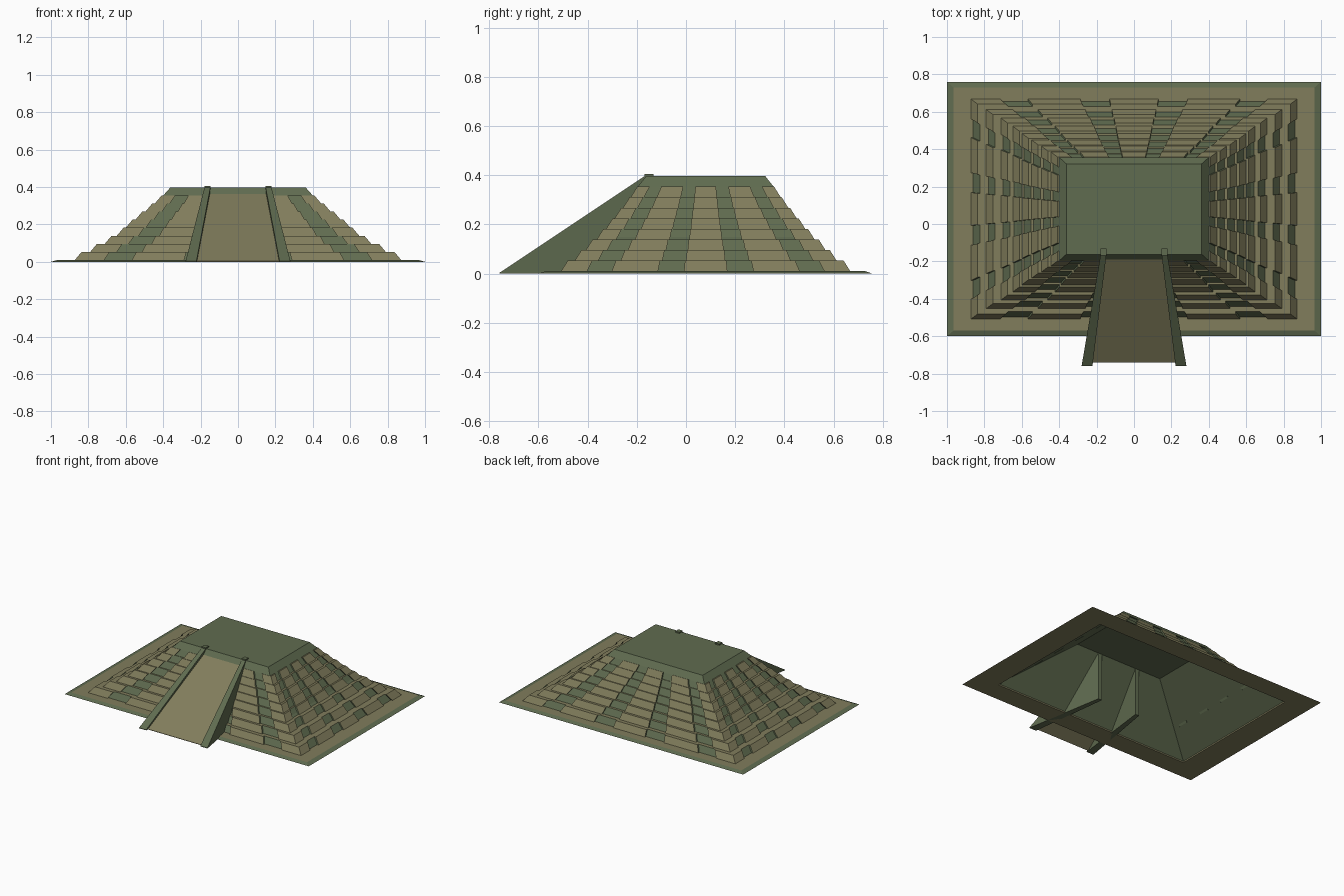
import bpy, bmesh

if "Cube" in bpy.data.objects:
    bpy.data.objects.remove(bpy.data.objects["Cube"])

CY = 0.08            # centre of the stepped mass in y
Z0, STEP = 0.01, 0.043


def material(name, rgb):
    m = bpy.data.materials.new(name)
    m.diffuse_color = (*rgb, 1)
    m.use_nodes = True
    m.node_tree.nodes["Principled BSDF"].inputs["Base Color"].default_value = m.diffuse_color
    return m


OLIVE = material("olive_stone", (0.22, 0.205, 0.107))
GREEN = material("mossy_stone", (0.117, 0.15, 0.08))


def make(name, bm, mats):
    bmesh.ops.recalc_face_normals(bm, faces=bm.faces)
    me = bpy.data.meshes.new(name)
    bm.to_mesh(me)
    bm.free()
    for m in mats:
        me.materials.append(m)
    ob = bpy.data.objects.new(name, me)
    bpy.context.collection.objects.link(ob)
    return ob


def ring(bm, hx, hy, z, cuts=(), depth=0):
    """Rectangle loop; each cut (a, b) is a recess given as fractions of a side."""
    pts = []
    sides = [((0, -1), (1, 0)), ((1, 0), (0, 1)), ((0, 1), (-1, 0)), ((-1, 0), (0, -1))]
    for n, t in sides:
        fr = [(-1, 0)]
        for a, b in cuts:
            fr += [(a, 0), (a, depth), (b, depth), (b, 0)]
        for f, d in fr:
            pts.append((n[0] * (hx - d) + t[0] * f * hx,
                        CY + n[1] * (hy - d) + t[1] * f * hy, z))
    return [bm.verts.new(p) for p in pts]


def bridge(bm, a, b):
    n = len(a)
    return [bm.faces.new((a[i], a[(i + 1) % n], b[(i + 1) % n], b[i])) for i in range(n)]


# base plinth: bevelled ring with open middle
bm = bmesh.new()
hole0 = ring(bm, 0.81, 0.53, 0)
out0 = ring(bm, 1.0, 0.68, 0)
out1 = ring(bm, 0.965, 0.65, Z0)
hole1 = ring(bm, 0.81, 0.53, Z0)
bridge(bm, hole0, out0)
edge = bridge(bm, out0, out1)
bridge(bm, out1, hole1)
bridge(bm, hole1, hole0)
for f in edge:
    f.material_index = 1
make("base_plinth", bm, [OLIVE, GREEN])


# hollow inner core
def core_size(z):
    t = (z - Z0) / (8 * STEP)
    return 0.81 + (0.36 - 0.81) * t, 0.53 + (0.24 - 0.53) * t


ZT = Z0 + 8 * STEP
bm = bmesh.new()
bridge(bm, ring(bm, *core_size(Z0), Z0), ring(bm, *core_size(ZT), ZT))
make("inner_core", bm, [GREEN])

# eight sloped tiers with four recessed panels per side
HX = [0.872, 0.79, 0.712, 0.648, 0.60, 0.548, 0.495, 0.445]
HY = [0.588, 0.532, 0.487, 0.443, 0.405, 0.37, 0.336, 0.305]
CUTS = [(-0.82, -0.65), (-0.33, -0.15), (0.15, 0.33), (0.65, 0.82)]
for i, (hx, hy) in enumerate(zip(HX, HY)):
    z, zt = Z0 + i * STEP, Z0 + (i + 1) * STEP
    bm = bmesh.new()
    low = ring(bm, hx, hy, z, CUTS, 0.012)
    top = ring(bm, hx - 0.036, hy - 0.027, zt, CUTS, 0.012)
    inner = ring(bm, *core_size(zt), zt, CUTS, 0)
    wall = bridge(bm, low, top)
    for k, f in enumerate(wall):
        if k % 17 and (k % 17 - 1) % 4 < 3:
            f.material_index = 1
    bridge(bm, top, inner)
    make(f"tier_{i + 1}", bm, [OLIVE, GREEN])

# top platform
bm = bmesh.new()
a = ring(bm, 0.40, 0.276, ZT)
b = ring(bm, 0.362, 0.242, 0.397)
bridge(bm, a, b)
bm.faces.new(a)
bm.faces.new(b)
make("top_platform", bm, [GREEN])


def solid(name, lo, hi, mat):
    """Prism between two matching polygons."""
    bm = bmesh.new()
    a = [bm.verts.new(p) for p in lo]
    b = [bm.verts.new(p) for p in hi]
    bridge(bm, a, b)
    bm.faces.new(a)
    bm.faces.new(b)
    return make(name, bm, [mat])


# ramp slab
solid("ramp",
      [(-0.225, -0.74, 0), (0.225, -0.74, 0), (0.15, -0.15, 0.375), (-0.15, -0.15, 0.375)],
      [(-0.225, -0.74, 0.003), (0.225, -0.74, 0.003), (0.15, -0.15, 0.388), (-0.15, -0.15, 0.388)],
      OLIVE)

# side walls of the ramp, with small caps on the platform
for s, side in ((-1, "left"), (1, "right")):
    solid(f"ramp_wall_{side}",
          [(s * 0.28, -0.758, 0), (s * 0.28, -0.758, 0.004),
           (s * 0.178, -0.16, 0.402), (s * 0.178, -0.16, 0)],
          [(s * 0.222, -0.758, 0), (s * 0.222, -0.758, 0.004),
           (s * 0.147, -0.16, 0.402), (s * 0.147, -0.16, 0)], GREEN)
    x0, x1 = s * 0.147, s * 0.18
    foot = [(x0, -0.168), (x1, -0.168), (x1, -0.132), (x0, -0.132)]
    solid(f"wall_cap_{side}", [(x, y, 0.39) for x, y in foot],
          [(x, y, 0.406) for x, y in foot], GREEN)
